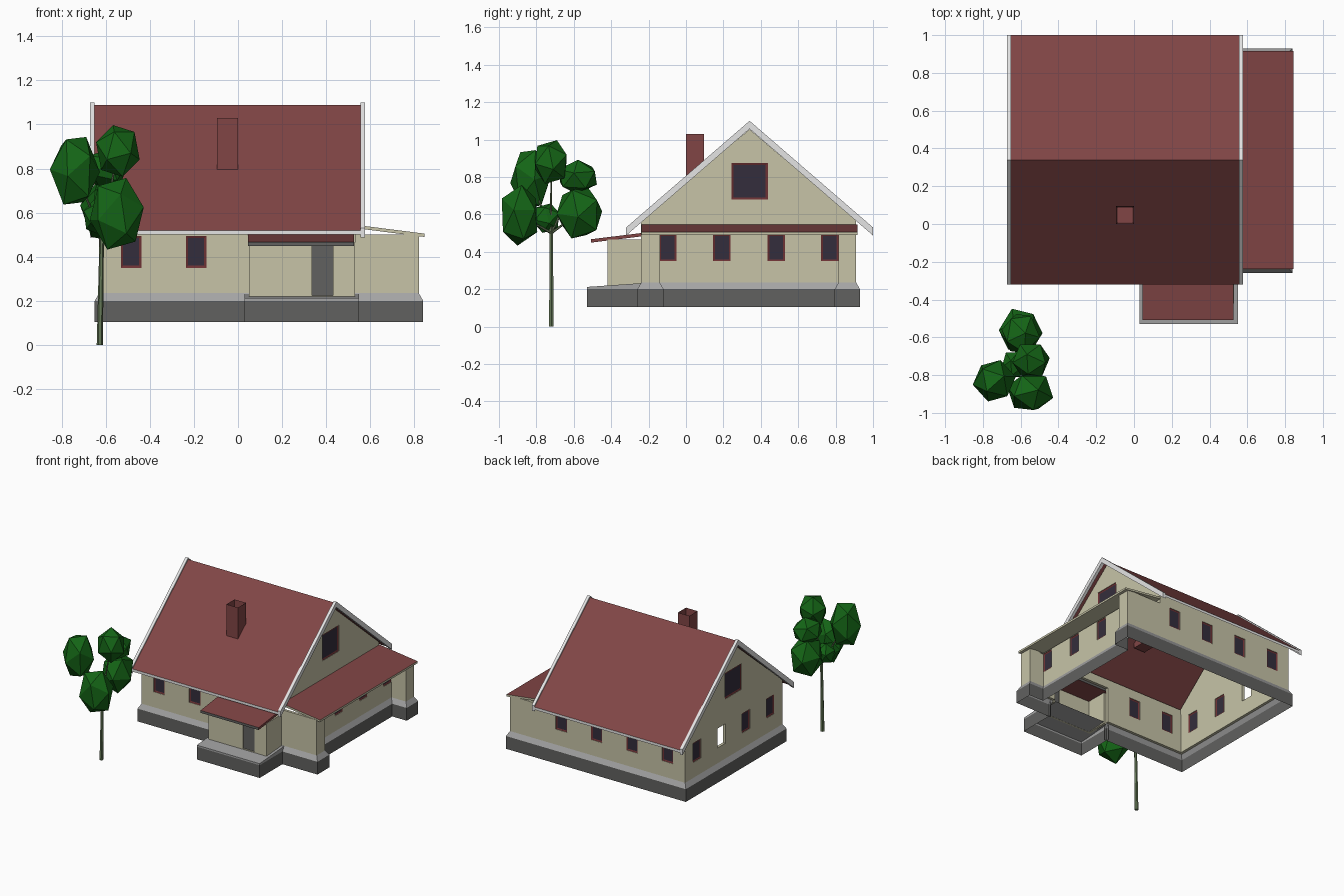
import bpy, bmesh, math, random
from mathutils import Vector, Matrix

if "Cube" in bpy.data.objects:
    bpy.data.objects.remove(bpy.data.objects["Cube"])

random.seed(4)

def mat(name, r, g, b):
    m = bpy.data.materials.new(name)
    m.diffuse_color = (r, g, b, 1)
    m.use_nodes = True
    m.node_tree.nodes["Principled BSDF"].inputs["Base Color"].default_value = m.diffuse_color
    return m

CREAM = mat("cream_wall", .57, .55, .39)
RED = mat("roof_red", .22, .06, .06)
FRAME = mat("frame_red", .15, .03, .033)
GLASS = mat("dark_glass", .034, .027, .045)
DARK = mat("dark_stone", .12, .12, .115)
GREY = mat("light_stone", .37, .37, .37)
WHITE = mat("white_trim", .78, .78, .78)
LEAF = mat("leaf_green", .007, .13, .008)
BARK = mat("bark", .13, .19, .095)

def finish(name, bm, mats):
    me = bpy.data.meshes.new(name)
    bm.to_mesh(me)
    bm.free()
    for m in mats:
        me.materials.append(m)
    ob = bpy.data.objects.new(name, me)
    bpy.context.collection.objects.link(ob)
    return ob

def apply_mod(ob, kind, **settings):
    mod = ob.modifiers.new("mod", kind)
    for k, v in settings.items():
        setattr(mod, k, v)
    with bpy.context.temp_override(object=ob, active_object=ob):
        bpy.ops.object.modifier_apply(modifier=mod.name)

def add_box(bm, lo, hi):
    lo, hi = Vector(lo), Vector(hi)
    mtx = Matrix.Translation((lo + hi) / 2) @ Matrix.Diagonal((*(hi - lo), 1))
    return bmesh.ops.create_cube(bm, size=1, matrix=mtx)["verts"]

def prism(name, profile, axis, a, b, mats, rule=None):
    """Extrude a 2D profile along x or y; rule(normal) picks the material."""
    bm = bmesh.new()
    pos = (lambda p, t: (t, p[0], p[1])) if axis == "x" else (lambda p, t: (p[0], t, p[1]))
    f = bm.faces.new([bm.verts.new(pos(p, a)) for p in profile])
    ext = bmesh.ops.extrude_face_region(bm, geom=[f])["geom"]
    d = Vector((b - a, 0, 0)) if axis == "x" else Vector((0, b - a, 0))
    bmesh.ops.translate(bm, vec=d, verts=[e for e in ext if isinstance(e, bmesh.types.BMVert)])
    bmesh.ops.recalc_face_normals(bm, faces=bm.faces)
    if rule:
        for f in bm.faces:
            f.material_index = rule(f.normal)
    return finish(name, bm, mats)

def offset(path, d):
    """Push an open right-angled path outwards by d."""
    n = [Vector((b[1] - a[1], a[0] - b[0])).normalized() for a, b in zip(path, path[1:])]
    return [Vector(p) + d * ((n[i - 1] if i else Vector((0, 0))) +
                             (n[i] if i < len(n) else Vector((0, 0))))
            for i, p in enumerate(path)]

def strips(bm, rings):
    """Join successive (path, z, material) rings with quads."""
    rows = [[bm.verts.new((p[0], p[1], z)) for p in path] for path, z, _ in rings]
    for r, (lo, hi) in enumerate(zip(rows, rows[1:])):
        for i in range(len(lo) - 1):
            f = bm.faces.new((lo[i], lo[i + 1], hi[i + 1], hi[i]))
            f.material_index = rings[r + 1][2]

# House outline (open where the porch joins) and the porch outline
X0, X1, Y0, Y1, MID, T = -.63, .53, -.24, .91, .34, .02
RX = .70
outline = [(X1, Y0), (.82, Y0), (.82, -.14), (RX, -.14), (RX, .815), (.82, .815),
           (.82, Y1), (X0, Y1), (X0, Y0), (.05, Y0)]
porch = [(.05, Y0), (.05, -.42), (X1, -.42), (X1, Y0)]

# Stone base with sloped ledge
bm = bmesh.new()
out = offset(outline, .02)
strips(bm, [(out, .105, 0), (out, .20, 0), (outline, .235, 1)])
finish("foundation", bm, [DARK, GREY])

# Porch base, slightly sloped top
bm = bmesh.new()
base = [(.03, Y0), (.03, -.53), (.55, -.53), (.55, Y0)]
strips(bm, [(base, .105, 0), (base, .20, 0)])
low = [bm.verts.new((x, y, .20)) for x, y in base]
top = [bm.verts.new((x, y, .212 if y < -.3 else .232)) for x, y in base]
for i in range(3):
    bm.faces.new((low[i], low[i + 1], top[i + 1], top[i])).material_index = 1
bm.faces.new(top).material_index = 1
finish("porch_base", bm, [DARK, GREY])

# Lower walls
bm = bmesh.new()
strips(bm, [(outline, .23, 0), (outline, .50, 0)])
lower = finish("lower_walls", bm, [CREAM])

# Upper walls with gables
bm = bmesh.new()
ring = [[bm.verts.new((x, y, z)) for y, z in
         ((Y0, .50), (Y1, .50), (Y1, .568), (MID, 1.055), (Y0, .568))] for x in (X0, X1)]
L, R = ring
bm.faces.new(R)
bm.faces.new(L[::-1])
bm.faces.new((L[0], R[0], R[4], L[4]))
bm.faces.new((R[1], L[1], L[2], R[2]))
upper = finish("gable_walls", bm, [CREAM])

# Porch walls
bm = bmesh.new()
strips(bm, [(porch, .22, 0), (porch, .465, 0)])
porch_walls = finish("porch_walls", bm, [CREAM])

for w in (lower, upper, porch_walls):
    apply_mod(w, "SOLIDIFY", thickness=T, offset=-1, use_even_offset=True)

# Window places: (wall side, position along wall, glazed)
WY, WX = (-.097, .192, .482, .768), (-.485, -.19, .103, .395)
places = [("right", y, True) for y in WY] + [("left", y, i != 2) for i, y in enumerate(WY)]
places += [("front", x, True) for x in WX[:2]] + [("back", x, True) for x in WX]

def window_box(side, t, z0, z1, w, depth_out, depth_in, wall_x=None):
    s = {"right": 1, "left": -1, "front": -1, "back": 1}[side]
    plane = {"right": RX, "left": X0, "front": Y0, "back": Y1}[side] if wall_x is None else wall_x
    a, b = sorted((plane + s * depth_out, plane - s * depth_in))
    if side in ("right", "left"):
        return (a, t - w / 2, z0), (b, t + w / 2, z1)
    return (t - w / 2, a, z0), (t + w / 2, b, z1)

def window(name, side, lo, hi, border):
    bm = bmesh.new()
    add_box(bm, lo, hi)
    bmesh.ops.recalc_face_normals(bm, faces=bm.faces)
    ax = 0 if side in ("right", "left") else 1
    panes = [f for f in bm.faces if abs(f.normal[ax]) > .9]
    bmesh.ops.inset_individual(bm, faces=panes, thickness=border, depth=-.004)
    for f in panes:
        f.material_index = 1
    finish(name, bm, [FRAME, GLASS])

def cut(wall, boxes):
    bm = bmesh.new()
    for lo, hi in boxes:
        add_box(bm, lo, hi)
    cutter = finish("cutter", bm, [CREAM])
    cutter.hide_render = True
    apply_mod(wall, "BOOLEAN", operation="DIFFERENCE", object=cutter, solver="EXACT")
    bpy.data.objects.remove(cutter)

cut(lower, [window_box(s, t, .35, .495, .093, .03, .05) for s, t, _ in places])
for i, (s, t, glazed) in enumerate(places):
    if glazed:
        window(f"window_{s}_{i}", s, *window_box(s, t, .35, .495, .093, -.003, .017), .014)

# Gable windows
gables = [("left", X0), ("right", X1)]
cut(upper, [window_box(s, MID, .68, .875, .195, .03, .05, x) for s, x in gables])
for s, x in gables:
    window("gable_window_" + s, s, *window_box(s, MID, .68, .875, .195, -.003, .017, x), .016)

# Porch door
cut(porch_walls, [((.335, -.45, .225), (.43, -.38, .45))])
bm = bmesh.new()
add_box(bm, (.335, -.413, .225), (.43, -.405, .45))
finish("door", bm, [DARK])

# Main roof, with pale eave edges
def chevron(z_eave, z_ridge, depth):
    return [(-.32, z_eave), (MID, z_ridge), (1.0, z_eave),
            (1.0, z_eave - depth), (MID, z_ridge - depth), (-.32, z_eave - depth)]

prism("main_roof", chevron(.52, 1.088, .02), "x", -.652, .557, [RED, WHITE],
      lambda n: 1 if abs(n.y) > .9 else 0)
# Barge boards on the gable ends
for name, a, b in (("left", -.672, -.65), ("right", .555, .577)):
    prism("barge_board_" + name, chevron(.53, 1.1, .043), "x", a, b, [WHITE])

# Side veranda roof and porch roof
prism("veranda_roof", [(X1, .545), (.845, .505), (.845, .49), (X1, .53)], "y", -.237, .917,
      [CREAM, RED], lambda n: 1 if n.z > .5 else 0)
prism("porch_roof", [(-.508, .467), (Y0, .5), (Y0, .482), (-.508, .449)], "x", .045, .527,
      [RED, DARK], lambda n: 1 if abs(n.y) > .9 else 0)

# Hollow chimney
bm = bmesh.new()
add_box(bm, (-.095, 0, .74), (0, .095, 1.03))
bmesh.ops.recalc_face_normals(bm, faces=bm.faces)
cap = [f for f in bm.faces if f.normal.z > .9]
bmesh.ops.inset_individual(bm, faces=cap, thickness=.012)
bmesh.ops.translate(bm, vec=(0, 0, -.15), verts=cap[0].verts)
finish("chimney", bm, [RED])

# Tree: trunk, branches and leaf clumps (centre, radii)
def limb(name, a, b, r1, r2):
    a, b = Vector(a), Vector(b)
    bm = bmesh.new()
    rot = (b - a).to_track_quat("Z", "Y").to_matrix().to_4x4()
    bmesh.ops.create_cone(bm, cap_ends=True, segments=6, radius1=r1, radius2=r2,
                          depth=(b - a).length, matrix=Matrix.Translation((a + b) / 2) @ rot)
    finish(name, bm, [BARK])

fork = (-.618, -.72, .50)
limb("trunk", (-.627, -.72, 0), fork, .014, .01)
clumps = [((-.74, -.83, .79), (.11, .11, .168)), ((-.55, -.89, .595), (.123, .107, .165)),
          ((-.545, -.722, .88), (.1, .097, .12)), ((-.60, -.57, .61), (.112, .126, .147)),
          ((-.60, -.58, .80), (.1, .112, .09)), ((-.64, -.745, .58), (.062, .076, .08))]
for i, (c, r) in enumerate(clumps):
    limb(f"branch_{i}", fork, c, .007, .004)
    bm = bmesh.new()
    turn = Matrix.Rotation(random.uniform(0, 6.28), 4, Vector((random.random(), random.random(), 1)))
    mtx = Matrix.Translation(c) @ Matrix.Diagonal((*(Vector(r) * 1.05), 1)) @ turn
    bmesh.ops.create_icosphere(bm, subdivisions=1, radius=1, matrix=mtx)
    finish(f"leaf_clump_{i}", bm, [LEAF])
